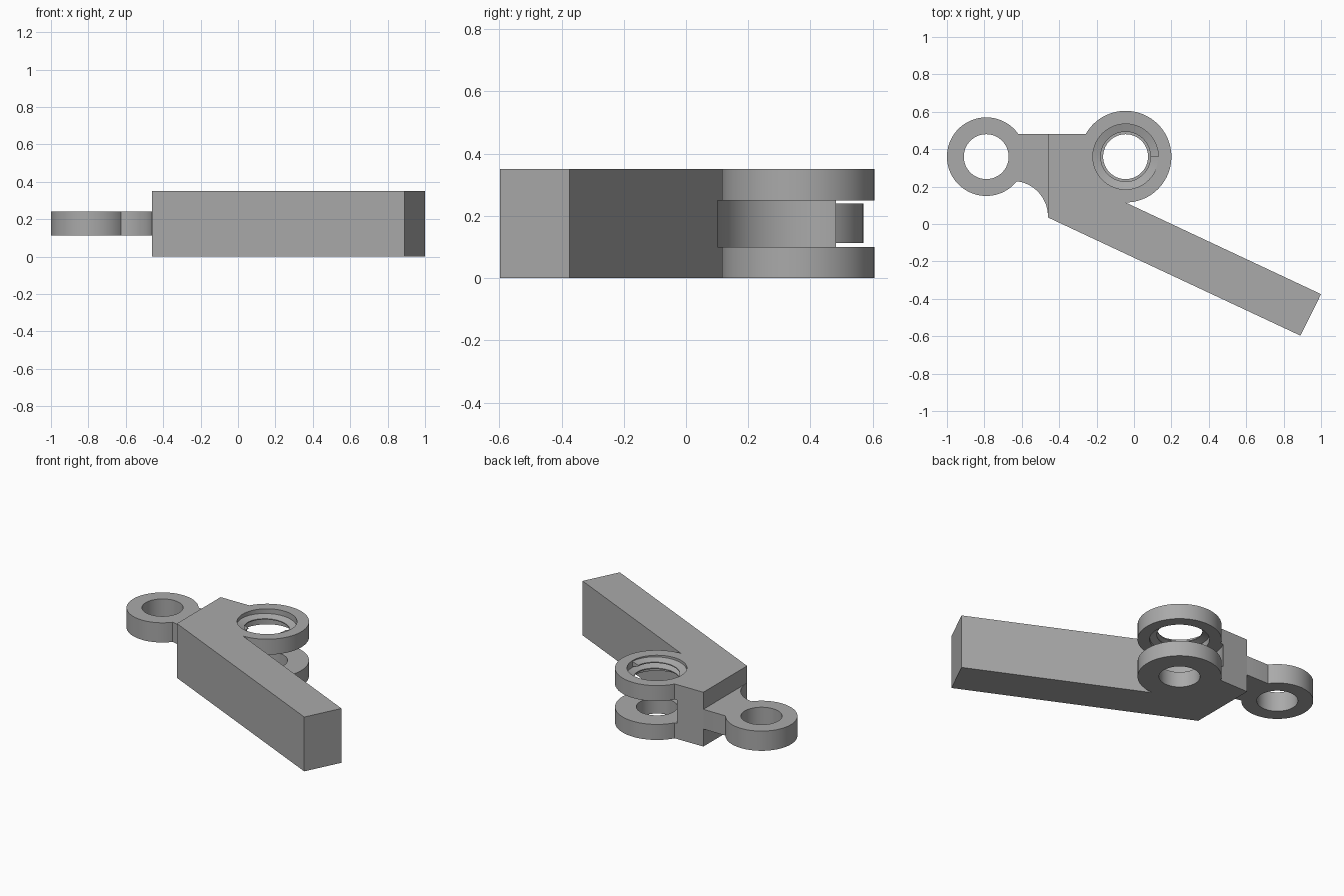
import bpy, bmesh
from math import sin, cos, radians, pi

cube = bpy.data.objects.get("Cube")
if cube:
    bpy.data.objects.remove(cube, do_unlink=True)

grey = bpy.data.materials.new("plain grey")
grey.use_nodes = True
grey.diffuse_color = (0.4, 0.4, 0.4, 1)
grey.node_tree.nodes["Principled BSDF"].inputs["Base Color"].default_value = (0.4, 0.4, 0.4, 1)

PIVOT = (-0.045, 0.36)   # fork eye centre
TAIL = (-0.79, 0.36)     # tail eye centre


def arc(centre, r, start, end, n=48):
    """Points along an arc, angles in degrees."""
    steps = [radians(start + (end - start) * i / n) for i in range(n + 1)]
    return [(centre[0] + r * cos(a), centre[1] + r * sin(a)) for a in steps]


def finish(name, bm):
    bmesh.ops.recalc_face_normals(bm, faces=bm.faces[:])
    mesh = bpy.data.meshes.new(name)
    bm.to_mesh(mesh)
    bm.free()
    mesh.materials.append(grey)
    ob = bpy.data.objects.new(name, mesh)
    bpy.context.collection.objects.link(ob)
    return ob


def prism(name, outline, low, high):
    """Extrude a flat outline between two heights."""
    bm = bmesh.new()
    face = bm.faces.new([bm.verts.new((x, y, low)) for x, y in outline])
    top = bmesh.ops.extrude_face_region(bm, geom=[face])["geom"]
    verts = [g for g in top if isinstance(g, bmesh.types.BMVert)]
    bmesh.ops.translate(bm, verts=verts, vec=(0, 0, high - low))
    return finish(name, bm)


def bore(target, name, centre, r, low, high):
    """Cut a round opening between two heights."""
    cutter = prism(name, arc(centre, r, 0, 355, 71), low, high)
    cutter.hide_render = True
    cutter.hide_viewport = True
    mod = target.modifiers.new(name, "BOOLEAN")
    mod.operation = "DIFFERENCE"
    mod.solver = "EXACT"
    mod.object = cutter


def bake(ob):
    """Apply the cuts, remove the cutters and smooth the round walls."""
    bpy.context.view_layer.update()
    graph = bpy.context.evaluated_depsgraph_get()
    mesh = bpy.data.meshes.new_from_object(ob.evaluated_get(graph))
    cutters = [m.object for m in ob.modifiers]
    ob.modifiers.clear()
    ob.data = mesh
    for c in cutters:
        bpy.data.objects.remove(c, do_unlink=True)
    bpy.ops.object.select_all(action="DESELECT")
    ob.select_set(True)
    bpy.context.view_layer.objects.active = ob
    bpy.ops.object.shade_smooth_by_angle(angle=radians(30))


# Lever arm with the forked eye
body = prism("lever_arm",
             [(-0.46, 0.48)] + arc(PIVOT, 0.245, 150, -90, 72)
             + [(1, -0.375), (0.89, -0.597), (-0.46, 0.035)], 0, 0.35)
bore(body, "fork_slot_cutter", PIVOT, 0.26, 0.10, 0.25)
bore(body, "lower_hole_cutter", PIVOT, 0.12, -0.1, 0.2)
bore(body, "upper_hole_cutter", PIVOT, 0.175, 0.2, 0.45)
bake(body)

# Tail eye with its concave neck, set into the arm
tail = prism("tail_eye",
             arc(TAIL, 0.21, 35, 321, 72) + arc((-0.65, 0.04), 0.19, 83, 0, 20)
             + [(-0.40, 0.04), (-0.40, 0.47), (-0.46, 0.48)], 0.113, 0.24)
bore(tail, "tail_hole_cutter", TAIL, 0.12, 0, 0.4)
bake(tail)

# Screw thread inside the upper fork hole
bm = bmesh.new()
rings = []
steps, turns = 108, 1.5
for i in range(steps + 1):
    t = i / steps
    a = 2 * pi * turns * (t - 1)
    z = 0.27 + 0.058 * t
    rings.append([bm.verts.new((PIVOT[0] + r * cos(a), PIVOT[1] + r * sin(a), z + dz))
                  for r, dz in ((0.178, -0.018), (0.133, -0.003),
                                (0.133, 0.003), (0.178, 0.018))])
for p, q in zip(rings, rings[1:]):
    for k in range(4):
        m = (k + 1) % 4
        bm.faces.new((p[k], p[m], q[m], q[k]))
bm.faces.new(rings[0])
bm.faces.new(rings[-1])
bake(finish("screw_thread", bm))
